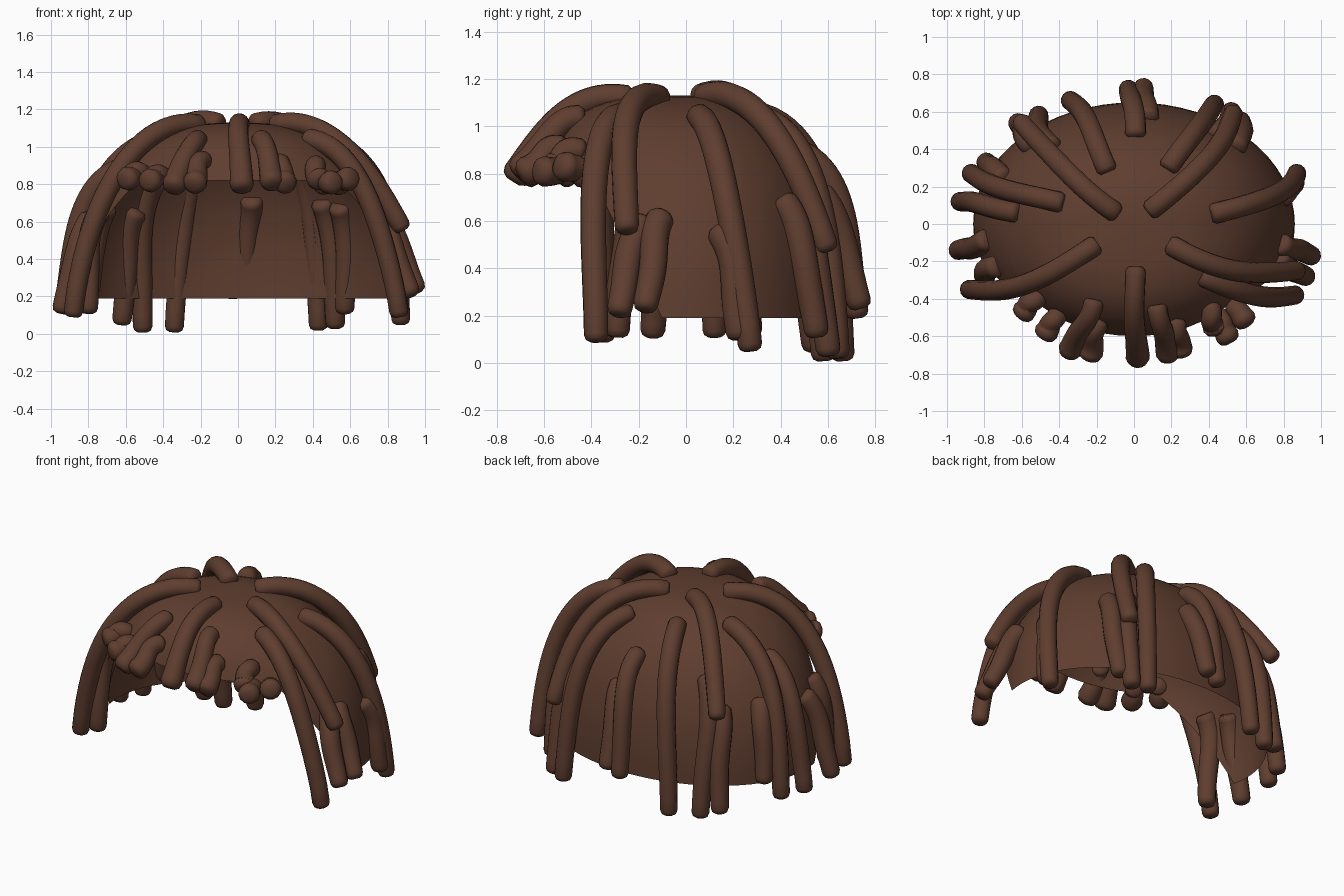
import bpy, bmesh, random
from math import sin, cos, pi, asin, acos, atan2, hypot
from mathutils import Vector

random.seed(4)
cube = bpy.data.objects.get("Cube")
if cube:
    bpy.data.objects.remove(cube)

RX, RY, RIM, HEIGHT = 0.86, 0.65, 0.19, 0.94

brown = bpy.data.materials.new("dark_brown_hair")
brown.use_nodes = True
brown.diffuse_color = (0.115, 0.048, 0.029, 1)
bsdf = brown.node_tree.nodes["Principled BSDF"]
bsdf.inputs["Base Color"].default_value = brown.diffuse_color
bsdf.inputs["Roughness"].default_value = 0.8


def power(a):
    """Fullness of the dome, rounder at the forehead."""
    return 2.3 + 1.2 * max(0, -sin(a)) ** 2


def dome(a, phi):
    """Point on the cap at azimuth a and polar angle phi."""
    e = 2 / power(a)
    r = max(sin(phi), 0) ** e
    return Vector((RX * r * cos(a), RY * r * sin(a),
                   RIM + HEIGHT * max(cos(phi), 0) ** e))


def finish(name, bm):
    bmesh.ops.recalc_face_normals(bm, faces=bm.faces)
    for f in bm.faces:
        f.smooth = True
    mesh = bpy.data.meshes.new(name)
    bm.to_mesh(mesh)
    bm.free()
    mesh.materials.append(brown)
    ob = bpy.data.objects.new(name, mesh)
    bpy.context.collection.objects.link(ob)
    return ob


def build_cap():
    bm = bmesh.new()
    seg, rows = 64, 24
    top = bm.verts.new(dome(0, 0))
    rings = [[bm.verts.new(dome(2 * pi * i / seg, pi / 2 * j / rows))
              for i in range(seg)] for j in range(1, rows + 1)]
    for i in range(seg):
        k = (i + 1) % seg
        bm.faces.new((top, rings[0][i], rings[0][k]))
        for a, b in zip(rings, rings[1:]):
            bm.faces.new((a[i], b[i], b[k], a[k]))
    # face opening: below the hairline and in front of a slanted plane
    cuts = [(Vector((0, 0, 0.82)), Vector((0, 0, 1))),
            (Vector((0, -0.1, RIM)), Vector((0, 1, 0.5)).normalized())]
    for co, no in cuts:
        bmesh.ops.bisect_plane(bm, geom=bm.verts[:] + bm.edges[:] + bm.faces[:],
                               plane_co=co, plane_no=no)
    gone = [f for f in bm.faces
            if all((f.calc_center_median() - co).dot(no) < 0 for co, no in cuts)]
    bmesh.ops.delete(bm, geom=gone, context='FACES')
    return finish("cap", bm)


def tube(name, path, radii, sides=14):
    """Skin a path with round rings and close both ends."""
    bm = bmesh.new()
    rings, side = [], None
    for i, p in enumerate(path):
        d = (path[min(i + 1, len(path) - 1)] - path[max(i - 1, 0)]).normalized()
        if side is None:
            side = d.orthogonal()
        side = (side - d * side.dot(d)).normalized()
        up = d.cross(side)
        rings.append([bm.verts.new(p + radii[i] * (side * cos(2 * pi * k / sides)
                                                   + up * sin(2 * pi * k / sides)))
                      for k in range(sides)])
    for a, b in zip(rings, rings[1:]):
        for k in range(sides):
            m = (k + 1) % sides
            bm.faces.new((a[k], a[m], b[m], b[k]))
    bm.faces.new(rings[0])
    bm.faces.new(rings[-1])
    return finish(name, bm)


def lock(name, x0, y0, x1, y1, z1, radius=0.05, lift=0.04, knob=1.0):
    """Hair lock that follows the cap from its root to a hanging tip."""
    a0, a1 = atan2(y0 / RY, x0 / RX), atan2(y1 / RY, x1 / RX)
    a1 += 2 * pi * round((a0 - a1) / (2 * pi))
    phi0 = asin(min(hypot(x0 / RX, y0 / RY), 0.99) ** (power(a0) / 2))
    phi1 = acos(max((z1 - RIM) / HEIGHT, 0) ** (power(a1) / 2))
    pull = Vector((x1, y1, z1)) - dome(a1, phi1)
    wave, phase = random.uniform(0.008, 0.02), random.uniform(0, 2 * pi)
    path, n = [], 22
    for i in range(n + 1):
        t = i / n
        a = a0 + (a1 - a0) * t
        phi = phi0 + (phi1 - phi0) * t
        p = dome(a, phi) + pull * t * t
        out = Vector((cos(a) * sin(phi), sin(a) * sin(phi), cos(phi)))
        # lifted most near the root, settling toward the tip
        p += out * lift * 7 * t * (1 - t) ** 2
        p += Vector((-sin(a), cos(a), 0)) * wave * sin(5 * t + phase) * (1 - t)
        path.append(p)
    radii = [radius * (1 + (knob - 1) * (i / n) ** 3) for i in range(n + 1)]
    # rounded root and tip
    head = (path[0] - path[1]).normalized() * radius
    tail = (path[-1] - path[-2]).normalized() * radii[-1]
    path = [path[0] + head * 0.35] + path + [path[-1] + tail * 0.4, path[-1] + tail * 0.6]
    radii = [radius * 0.75] + radii + [radii[-1] * 0.85, radii[-1] * 0.5]
    return tube(name, path, radii)


build_cap()

# long locks rooted near the crown: root x, y, then tip x, y, z
crown = [
    (-.1, .07, -.6, .54, .68), (.1, .07, .53, .59, .5),
    (.2, -.12, .87, -.25, .58), (-.2, -.13, -.88, -.35, .12),
    (-.13, .3, -.34, .66, .04), (.2, .3, .43, .64, .05),
    (.43, .05, .87, .27, .08), (.38, -.28, .86, -.38, .12),
    (-.4, .1, -.87, .27, .14), (-.63, .08, -.93, .12, .14),
    (0, .48, -.03, .72, .22),
]
for i, c in enumerate(crown):
    lock(f"crown_lock_{i + 1}", *c, radius=0.056, lift=0.05, knob=0.92)

# lower locks hanging around the sides and back
hanging = [
    (-.45, .4, -.51, .58, .04), (-.54, .43, -.62, .54, .08),
    (.06, .57, .05, .73, .26), (.46, .46, .52, .6, .06),
    (.55, .41, .57, .55, .14), (.79, .16, .86, .22, .13),
    (.77, -.2, .92, -.28, .23), (.79, -.1, .95, -.17, .25),
    (-.79, -.1, -.94, -.14, .14), (-.74, -.22, -.8, -.29, .14),
    (-.7, .25, -.79, .33, .24),
]
for i, c in enumerate(hanging):
    lock(f"hanging_lock_{i + 1}", *c, radius=0.06, lift=0.02, knob=0.88)

# short fringe locks with thick tips over the forehead
fringe = [
    (0, -.25, .02, -.71, .8), (-.22, -.42, -.34, -.67, .8),
    (.13, -.45, .18, -.69, .82), (.23, -.53, .25, -.67, .81),
    (-.2, -.53, -.23, -.69, .81), (-.53, -.38, -.59, -.47, .83),
    (-.42, -.48, -.47, -.58, .82), (.4, -.46, .43, -.55, .83),
    (.46, -.48, .5, -.6, .81), (.54, -.42, .59, -.51, .83),
]
for i, c in enumerate(fringe):
    lock(f"fringe_lock_{i + 1}", *c, radius=0.054, lift=0.03, knob=1.2)
